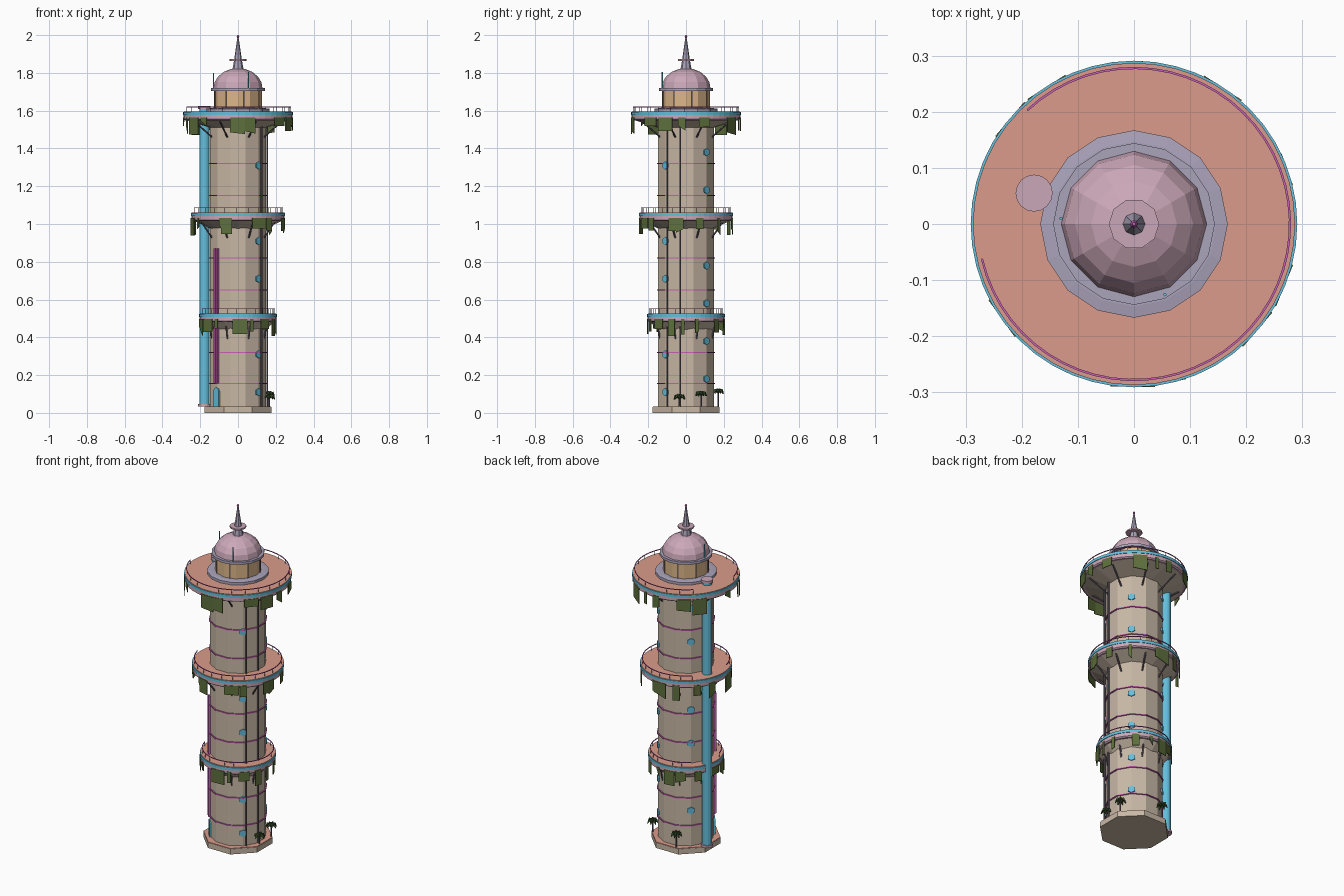
import bpy, bmesh, math, random
from mathutils import Vector, Matrix

if "Cube" in bpy.data.objects:
    bpy.data.objects.remove(bpy.data.objects["Cube"])

random.seed(4)


def mat(name, r, g, b):
    m = bpy.data.materials.new(name)
    m.diffuse_color = (r, g, b, 1)
    m.use_nodes = True
    m.node_tree.nodes["Principled BSDF"].inputs["Base Color"].default_value = m.diffuse_color
    return m


STONE = mat("stone", .58, .48, .38)
TERRA = mat("terracotta", .70, .33, .26)
PINK = mat("pink", .60, .39, .48)
LAV = mat("lavender_grey", .41, .37, .50)
AMBER = mat("amber", .72, .47, .25)
BLUE = mat("sky_blue", .13, .52, .72)
MAG = mat("magenta", .60, .12, .46)
DARK = mat("dark_metal", .13, .11, .14)
VINE = mat("vine_green", .11, .16, .045)
LEAF = mat("leaf_green", .04, .08, .025)


def finish(name, bm, *mats):
    bmesh.ops.recalc_face_normals(bm, faces=bm.faces)
    me = bpy.data.meshes.new(name)
    bm.to_mesh(me)
    bm.free()
    for m in mats:
        me.materials.append(m)
    ob = bpy.data.objects.new(name, me)
    bpy.context.collection.objects.link(ob)
    return ob


def lathe(name, profile, n, m, turn=0.0, center=(0, 0)):
    """Closed solid of revolution from (radius, z) pairs, bottom to top."""
    bm = bmesh.new()
    rings = []
    for r, z in profile:
        rings.append([bm.verts.new((center[0] + r * math.cos(turn + 2 * math.pi * i / n),
                                    center[1] + r * math.sin(turn + 2 * math.pi * i / n), z))
                      for i in range(n)])
    for a, b in zip(rings, rings[1:]):
        for i in range(n):
            j = (i + 1) % n
            bm.faces.new((a[i], a[j], b[j], b[i]))
    bm.faces.new(rings[0])
    bm.faces.new(rings[-1])
    return finish(name, bm, m)


def add_rod(bm, p, q, r, n=6, r2=None):
    p, q = Vector(p), Vector(q)
    d = q - p
    M = Matrix.Translation((p + q) / 2) @ d.to_track_quat('Z', 'Y').to_matrix().to_4x4()
    bmesh.ops.create_cone(bm, cap_ends=True, segments=n, radius1=r,
                          radius2=r if r2 is None else r2, depth=d.length, matrix=M)


def rods(name, pairs, r, m, n=6):
    bm = bmesh.new()
    for p, q in pairs:
        add_rod(bm, p, q, r, n)
    return finish(name, bm, m)


def pol(r, deg, z):
    a = math.radians(deg)
    return Vector((r * math.cos(a), r * math.sin(a), z))


def ring(name, R, z, r, m, n=48, start=0, span=360, turn=0, h=None):
    """Thin ring or arc, half width r and half height h."""
    h = h or r
    bm = bmesh.new()
    full = span == 360
    cnt = n if full else n + 1
    loops = []
    for i in range(cnt):
        a = start + turn + span * i / n
        loops.append([bm.verts.new(pol(R + dr, a, z + dz))
                      for dr, dz in ((-r, -h), (r, -h), (r, h), (-r, h))])
    for i in range(n):
        a, b = loops[i], loops[(i + 1) % cnt]
        for k in range(4):
            l = (k + 1) % 4
            bm.faces.new((a[k], a[l], b[l], b[k]))
    if not full:
        bm.faces.new(loops[0])
        bm.faces.new(loops[-1])
    return finish(name, bm, m)


# Base and shaft
lathe("base_plinth", [(.192, 0), (.192, .032)], 8, STONE, math.pi / 8)
lathe("base_paving", [(.190, .031), (.190, .035)], 8, TERRA, math.pi / 8)
lathe("tower_shaft", [(.154, .03), (.154, 1.57)], 12, STONE, math.pi / 12)
for z in (.155, .32, .65, .82, 1.15, 1.32):
    ring("shaft_band", .156, z, .004, MAG, 12, turn=15, h=.003)

# Balconies with rims, rails, brackets and hanging plants
for top, R in ((.527, .203), (1.062, .246), (1.595, .288)):
    lathe("balcony_corbel", [(.15, top - .085), (R - .012, top - .044), (R - .012, top - .04)], 16, STONE)
    lathe("balcony_slab", [(R - .008, top - .046), (R, top - .04), (R, top - .006), (R - .004, top - .003)], 48, PINK)
    lathe("balcony_deck", [(R - .001, top - .006), (R - .001, top)], 48, TERRA)
    ring("balcony_blue_rim", R + .001, top - .011, .002, BLUE, h=.008)
    ring("hand_rail", R - .010, top + .024, .002, MAG, 48, 193, 300)
    posts = [193 + 300 * i / 20 for i in range(21)]
    rods("rail_posts", [(pol(R - .01, a, top), pol(R - .01, a, top + .024)) for a in posts], .0013, DARK, 4)
    rods("brackets", [(pol(.148, 22.5 + 45 * k, top - .135), pol(R - .035, 22.5 + 45 * k, top - .05))
                      for k in range(8)], .0045, DARK)
    bm = bmesh.new()
    for k in range(15):
        a = k * 24 + random.uniform(-9, 9)
        w = random.choice((.02, .04, .06, .08)) / 2
        h1 = random.uniform(.045, .095)
        h2 = h1 if random.random() < .5 else random.uniform(.01, .09)
        zt = top - .030
        c = pol(R, a, 0)
        t = pol(1, a + 90, 0)
        o = pol(.004, a, 0)
        f = [c - t * w + Vector((0, 0, zt)), c + t * w + Vector((0, 0, zt)),
             c + t * w + Vector((0, 0, zt - h1)), c - t * w + Vector((0, 0, zt - h2))]
        A = [bm.verts.new(p - o * .5) for p in f]
        B = [bm.verts.new(p + o * .5) for p in f]
        bm.faces.new(A)
        bm.faces.new(B)
        for i in range(4):
            j = (i + 1) % 4
            bm.faces.new((A[i], A[j], B[j], B[i]))
    finish("hanging_vines", bm, VINE)

# Windows climbing the shaft in a spiral
wins = [(-45, z) for z in (.11, .31, .71, .91, 1.31)]
wins += [(45, z) for z in (.18, .38, .58, .78, 1.18, 1.38)]
wins += [(135, z) for z in (.245, .645, .845, 1.25, 1.45)]
rods("windows", [(pol(.145, a, z), pol(.157, a, z)) for a, z in wins], .021, BLUE, 6)


def plate(name, deg, r0, r1, w, z0, z1, m):
    bm = bmesh.new()
    M = (Matrix.Rotation(math.radians(deg), 4, 'Z')
         @ Matrix.Translation(((r0 + r1) / 2, 0, (z0 + z1) / 2))
         @ Matrix.Diagonal((r1 - r0, w, z1 - z0, 1)))
    bmesh.ops.create_cube(bm, size=1, matrix=M)
    return finish(name, bm, m)


# Door with pointed head, and tall sign strips on the same side
plate("door", 222, .14, .158, .045, .035, .115, BLUE)
rods("door_head", [(pol(.14, 222, .113), pol(.157, 222, .113))], .0225, BLUE, 8)
for d in (-3.5, 3.5):
    plate("sign_strip", 223 + d, .145, .164, .011, .155, .87, MAG)

# Large blue pipe with end caps
P = (-.178, .055)
lathe("main_pipe", [(.027, .035), (.027, 1.61)], 16, BLUE, 0, P)
lathe("pipe_foot", [(.033, .034), (.033, .048)], 16, PINK, 0, P)
lathe("pipe_cap", [(.033, 1.608), (.033, 1.624)], 16, PINK, 0, P)

# Thin drain pipes
rods("drain_pipes", [((x, y, .035), (x, y, 1.53)) for x, y in ((.155, -.03), (.124, -.10))], .0045, DARK, 8)

# Lantern room, dome and spire
lathe("lantern_step", [(.167, 1.594), (.167, 1.61), (.147, 1.613)], 16, LAV)
lathe("lantern_room", [(.126, 1.61), (.126, 1.71)], 12, AMBER)
rods("lantern_mullions", [(pol(.126, 15 + 45 * k, 1.61), pol(.126, 15 + 45 * k, 1.71)) for k in range(8)], .003, DARK)
lathe("lantern_cornice", [(.144, 1.705), (.144, 1.720)], 16, LAV)
dome = [(.13 * math.cos(math.radians(a)), 1.718 + .107 * math.sin(math.radians(a))) for a in (0, 18, 36, 54, 70, 84)]
lathe("dome", dome, 12, PINK)
lathe("spire", [(.030, 1.815), (.021, 1.865), (.003, 1.99)], 8, LAV)
lathe("spire_disc", [(.045, 1.864), (.045, 1.873)], 10, PINK)
lathe("spire_tip", [(.003, 1.984), (.007, 1.991), (.003, 2.0)], 8, MAG)
rods("antennas", [((.055, -.126, 1.71), (.055, -.126, 1.805)), ((-.13, .01, 1.71), (-.13, .01, 1.80))], .003, BLUE)

# Small palms on the plinth
for x, y, h in ((.165, -.035, .078), (.163, .08, .095), (-.055, .17, .108)):
    rods("palm_trunk", [((x, y, .03), (x, y, h))], .004, DARK)
    bm = bmesh.new()
    c = Vector((x, y, h))
    for k in range(7):
        a = 360 * k / 7
        mid = c + pol(.017, a, .014)
        add_rod(bm, c, mid, .004, 4, .009)
        add_rod(bm, mid, c + pol(.030, a, -.006), .009, 4, .002)
    add_rod(bm, c, c + Vector((0, 0, .022)), .012, 5, .003)
    finish("palm_leaves", bm, LEAF)
